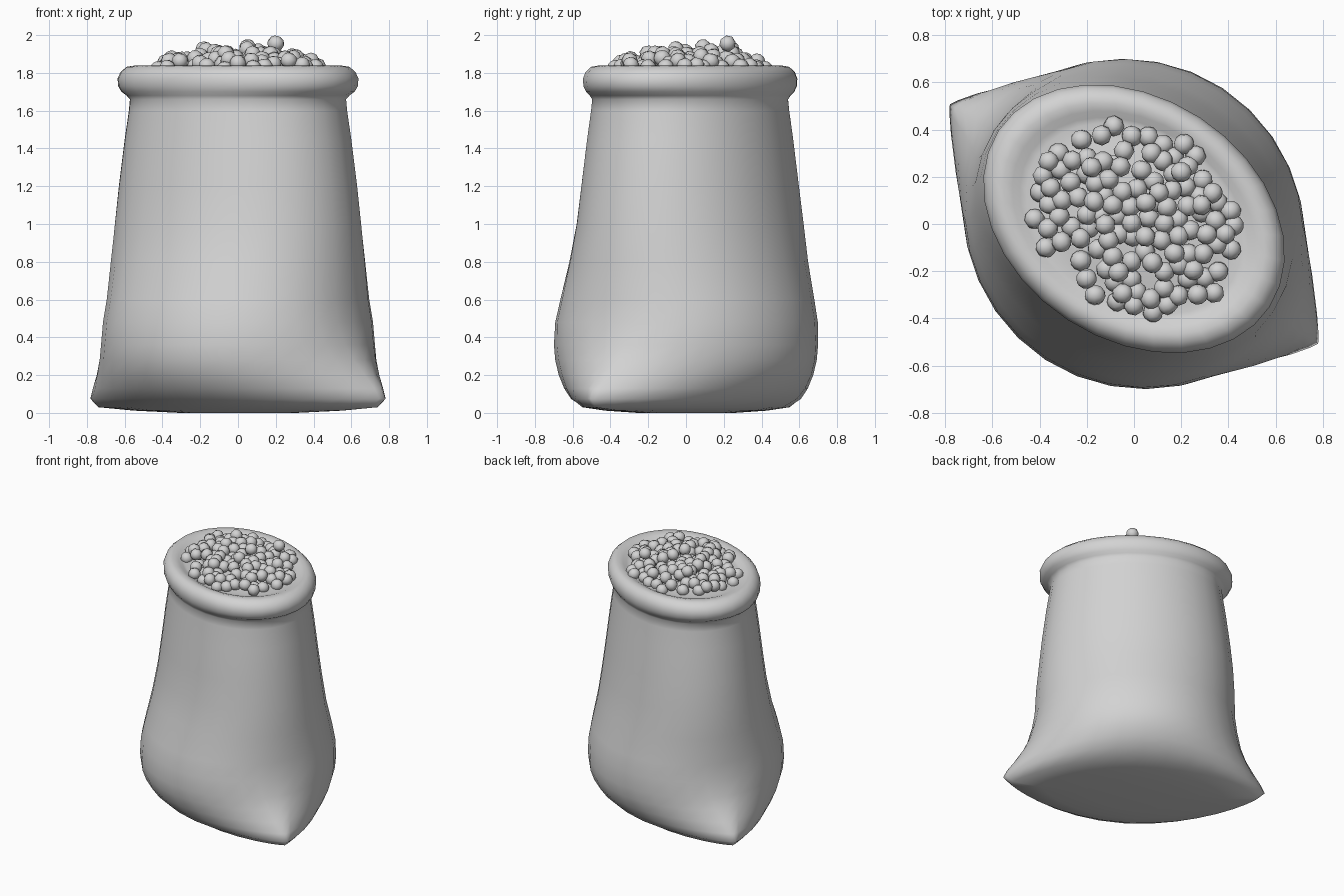
import bpy, bmesh, math, random
from mathutils import Euler, Matrix, Vector

cube = bpy.data.objects.get("Cube")
if cube:
    bpy.data.objects.remove(cube, do_unlink=True)

random.seed(7)
TURN = Matrix.Rotation(math.radians(-33), 4, 'Z')   # long axis of the sack
SIDES = 32
GREY = (0.65, 0.65, 0.65, 1)

grey = bpy.data.materials.new("plain_grey")
grey.use_nodes = True
grey.diffuse_color = GREY
grey.node_tree.nodes["Principled BSDF"].inputs["Base Color"].default_value = GREY


def finish(name, bm):
    """Turn a bmesh into a smooth grey object."""
    bmesh.ops.recalc_face_normals(bm, faces=bm.faces)
    for f in bm.faces:
        f.smooth = True
    mesh = bpy.data.meshes.new(name)
    bm.to_mesh(mesh)
    bm.free()
    mesh.materials.append(grey)
    obj = bpy.data.objects.new(name, mesh)
    bpy.context.collection.objects.link(obj)
    return obj


def ring(bm, z, a, b, pinch=0):
    """Oval ring; pinch draws the two ends out into corners."""
    shift = Vector((0, 0.022 * min(1, max(0, z - 0.4) / 0.6), 0))
    verts = []
    for i in range(SIDES):
        t = math.tau * i / SIDES
        s = math.sin(t)
        p = Vector((a * math.cos(t), b * s * abs(s) ** pinch, z))
        verts.append(bm.verts.new(TURN @ p + shift))
    return verts


def loft(name, rings):
    bm = bmesh.new()
    loops = [ring(bm, *r) for r in rings]
    for lo, hi in zip(loops, loops[1:]):
        for i in range(SIDES):
            j = (i + 1) % SIDES
            bm.faces.new((lo[i], lo[j], hi[j], hi[i]))
    bm.faces.new(loops[0][::-1])
    bm.faces.new(loops[-1])
    return finish(name, bm)


# Filling inside the rim: gently domed towards the middle
def dome(r):
    return 1.808 + 0.045 * (1 - r * r)


# Rows of height, half length, half width, pinch
cloth = [
    (0.0, 0.35, 0.22, 0.2), (0.012, 0.65, 0.36, 0.5), (0.03, 0.88, 0.45, 0.7),
    (0.075, 0.93, 0.54, 0.75), (0.13, 0.905, 0.6, 0.65), (0.2, 0.855, 0.65, 0.48),
    (0.28, 0.8, 0.68, 0.28), (0.36, 0.762, 0.687, 0.12), (0.48, 0.73, 0.68),
    (0.6, 0.712, 0.655), (0.8, 0.705, 0.6), (1.0, 0.69, 0.562),
    (1.2, 0.67, 0.535), (1.45, 0.638, 0.505), (1.6, 0.615, 0.485),
]
rolled_rim = [
    (1.66, 0.61, 0.478), (1.68, 0.63, 0.487), (1.7, 0.662, 0.5),
    (1.73, 0.682, 0.51), (1.77, 0.685, 0.512), (1.805, 0.668, 0.5),
    (1.832, 0.635, 0.472), (1.838, 0.595, 0.44), (1.829, 0.555, 0.41),
    (1.815, 0.52, 0.385),
]
filling = [(dome(r), 0.49 * r, 0.365 * r) for r in (1, 0.8, 0.6, 0.4, 0.2)]
loft("sack_with_rolled_rim", cloth + rolled_rim + filling)

# Loose round grains heaped in small clumps on the filling
centres = [Vector((0.2, 0.22, 1.955)), Vector((-0.18, 0.24, 1.925))]
for attempt in range(6000):
    if len(centres) >= 118:
        break
    t = random.uniform(0, math.tau)
    if random.random() < 0.5:
        near = random.choice(centres)
        p = near + Vector((math.cos(t), math.sin(t), 0)) * 0.07
    else:
        r = math.sqrt(random.random())
        p = TURN @ Vector((0.46 * r * math.cos(t), 0.37 * r * math.sin(t), 0))
        p.y += 0.025
    flat = TURN.inverted() @ Vector((p.x, p.y - 0.025, 0))
    r = math.hypot(flat.x / 0.48, flat.y / 0.38)
    p.z = dome(r) + random.uniform(0.0, 0.05) + random.random() * 0.05 * (1 - r)
    if r < 1 and all((p - q).length > 0.056 for q in centres):
        centres.append(p)

bm = bmesh.new()
for p in centres:
    spin = Euler([random.uniform(0, math.tau) for axis in range(3)]).to_matrix().to_4x4()
    bmesh.ops.create_uvsphere(bm, u_segments=8, v_segments=6, radius=0.044,
                              matrix=Matrix.Translation(p) @ spin)
finish("grains", bm)
